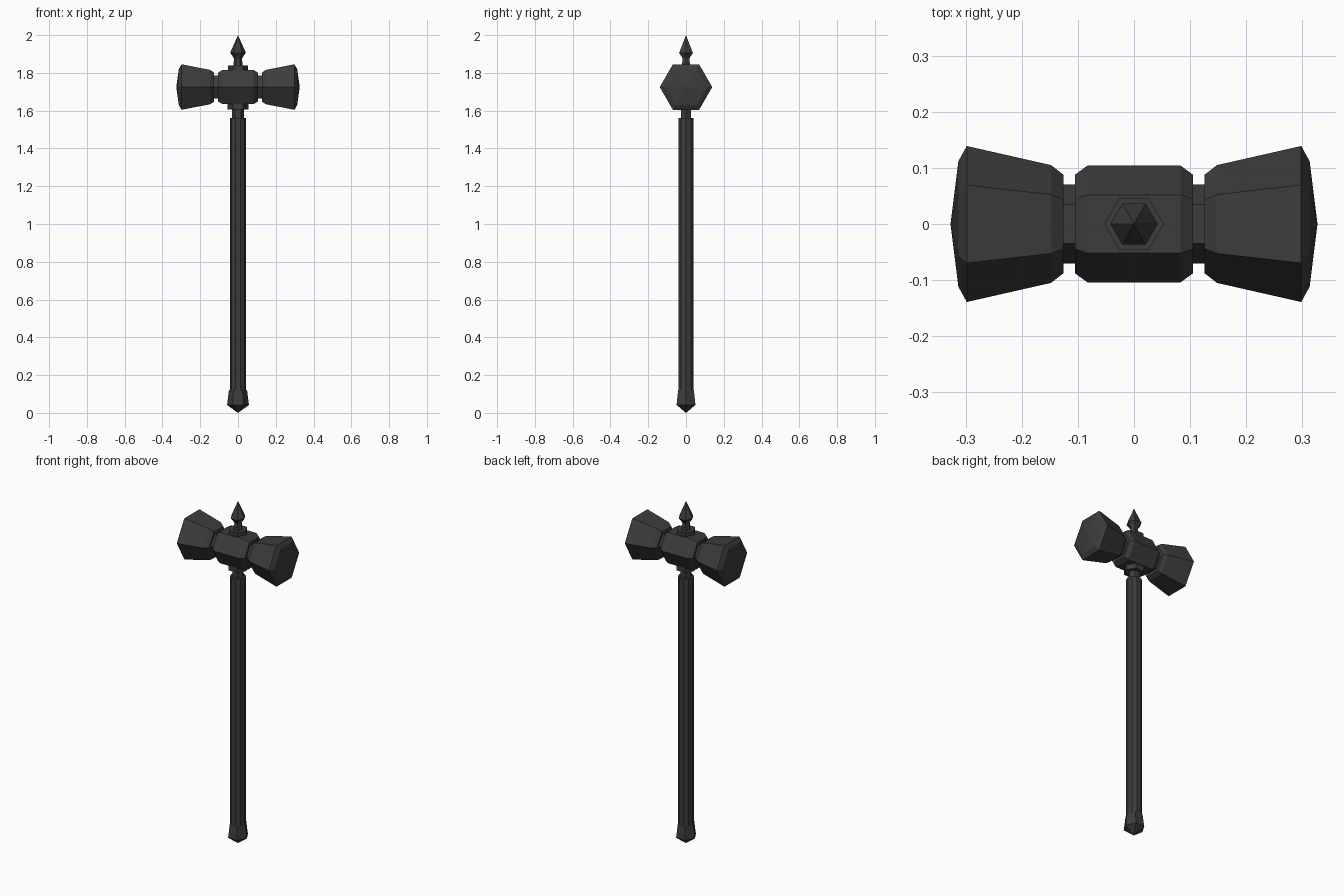
import bpy, bmesh, math

if "Cube" in bpy.data.objects:
    bpy.data.objects.remove(bpy.data.objects["Cube"])

mat = bpy.data.materials.new("dark iron grey")
mat.diffuse_color = (0.045, 0.045, 0.045, 1)
mat.use_nodes = True
mat.node_tree.nodes["Principled BSDF"].inputs["Base Color"].default_value = mat.diffuse_color

HEAD_Z = 1.725


def lathe(name, profile, sides=6, along_x=False):
    """Faceted solid from (position, radius) pairs; radius 0 makes a point."""
    bm = bmesh.new()
    rings = []
    for pos, r in profile:
        ring = []
        for i in range(sides if r > 0 else 1):
            a = 2 * math.pi * i / sides
            u, v = r * math.cos(a), r * math.sin(a)
            ring.append(bm.verts.new((pos, u, HEAD_Z + v) if along_x else (u, v, pos)))
        rings.append(ring)
    for a, b in zip(rings, rings[1:]):
        for i in range(sides):
            j = (i + 1) % sides
            if len(a) == 1:
                bm.faces.new((a[0], b[j], b[i]))
            elif len(b) == 1:
                bm.faces.new((a[i], a[j], b[0]))
            else:
                bm.faces.new((a[i], a[j], b[j], b[i]))
    for ring in (rings[0], rings[-1]):
        if len(ring) > 1:
            bm.faces.new(ring)
    bmesh.ops.recalc_face_normals(bm, faces=bm.faces[:])
    mesh = bpy.data.meshes.new(name)
    bm.to_mesh(mesh)
    bm.free()
    mesh.materials.append(mat)
    obj = bpy.data.objects.new(name, mesh)
    bpy.context.collection.objects.link(obj)
    return obj


# Hammer head: centre block, neck and two flared striking ends
lathe("head_block", [(-0.105, 0.088), (-0.083, 0.104), (0.083, 0.104), (0.105, 0.088)], along_x=True)
lathe("head_neck", [(-0.14, 0.07), (0.14, 0.07)], along_x=True)
for side, s in (("left", -1), ("right", 1)):
    lathe("striking_end_" + side,
          [(s * x, r) for x, r in ((0.126, 0.088), (0.148, 0.105), (0.298, 0.139),
                                   (0.313, 0.112), (0.327, 0))], along_x=True)

# Collars above and below the head
lathe("top_collar", [(1.80, 0.053), (1.838, 0.053)])
lathe("bottom_collar", [(1.605, 0.055), (1.65, 0.055)])

# Spike on top
lathe("spike", [(1.83, 0.026), (1.875, 0.021), (1.888, 0.028), (1.906, 0.042), (2.0, 0)])

# Handle with its neck and pommel
lathe("handle_neck", [(1.55, 0.032), (1.615, 0.032)])
lathe("handle", [(0.10, 0.043), (1.562, 0.043)], sides=10)
lathe("pommel", [(0.0, 0), (0.042, 0.058), (0.12, 0.048)])
